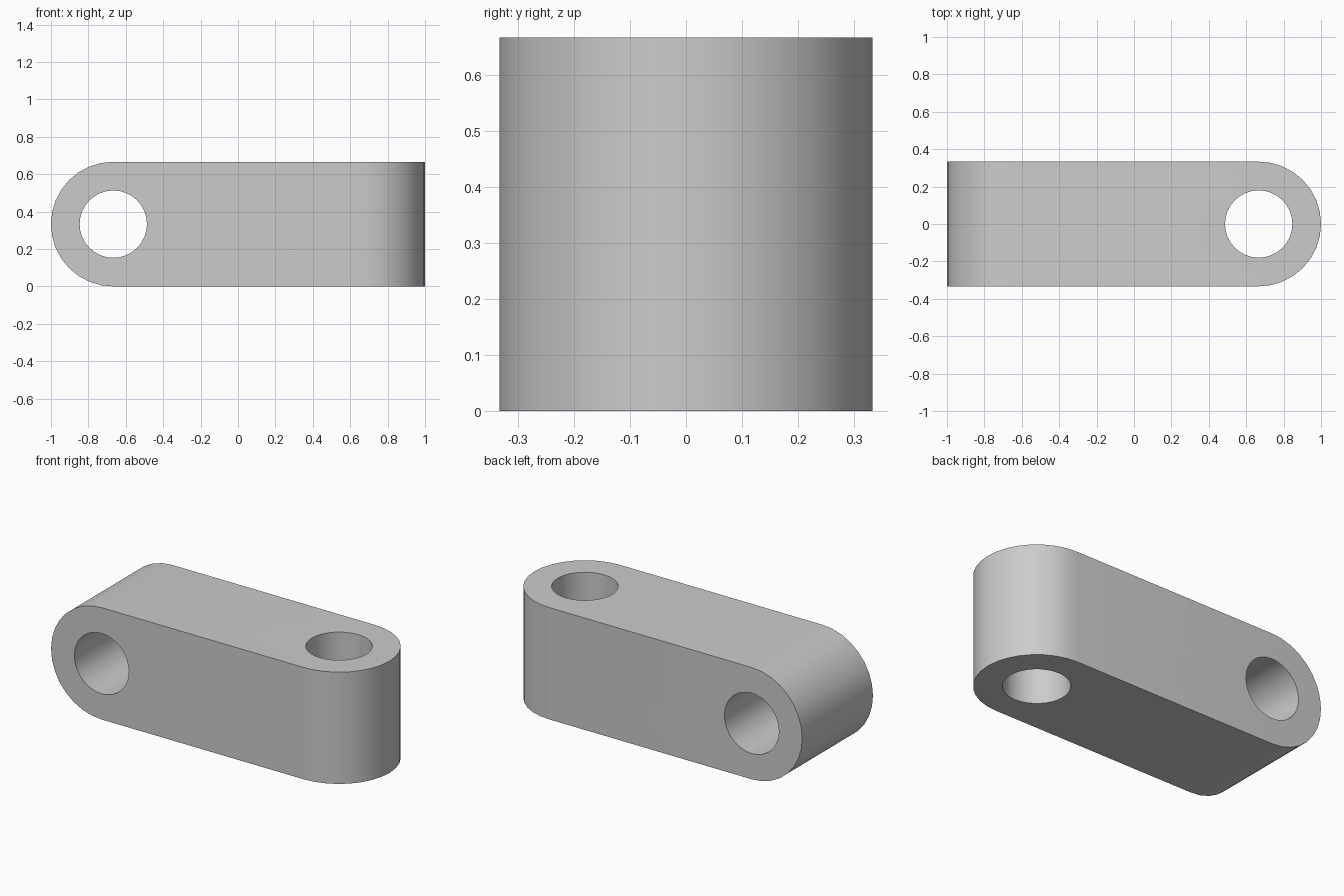
import bpy
import bmesh
from math import cos, sin, pi, radians
from mathutils import Matrix, Vector

default = bpy.data.objects.get("Cube")
if default:
    bpy.data.objects.remove(default, do_unlink=True)

R = 1 / 3          # half thickness and end radius
HOLE = 0.18        # pin hole radius
END = 1 - R        # distance of each pin axis from the centre
SEGMENTS = 32

grey = bpy.data.materials.new("plain grey")
grey.use_nodes = True
colour = (0.6, 0.6, 0.6, 1)
grey.diffuse_color = colour
grey.node_tree.nodes["Principled BSDF"].inputs["Base Color"].default_value = colour


def prism(name, outline, placement):
    """Extrude a flat outline two units along its local z, then place it."""
    bm = bmesh.new()
    face = bm.faces.new([bm.verts.new((x, y, -1)) for x, y in outline])
    top = bmesh.ops.extrude_face_region(bm, geom=[face])["geom"]
    bmesh.ops.translate(bm, vec=Vector((0, 0, 2)),
                        verts=[v for v in top if isinstance(v, bmesh.types.BMVert)])
    bm.transform(placement)
    bmesh.ops.recalc_face_normals(bm, faces=bm.faces)
    mesh = bpy.data.meshes.new(name)
    bm.to_mesh(mesh)
    bm.free()
    mesh.materials.append(grey)
    obj = bpy.data.objects.new(name, mesh)
    bpy.context.collection.objects.link(obj)
    return obj


def arc(radius, centre, start, steps):
    return [(centre + radius * cos(start + 2 * pi * i / SEGMENTS),
             radius * sin(start + 2 * pi * i / SEGMENTS)) for i in range(steps)]


# Each bar is rounded at one end and runs past the other bar's rounded end
rounded_bar = arc(R, END, -pi / 2, SEGMENTS // 2 + 1) + [(-1.5, R), (-1.5, -R)]
hole = arc(HOLE, END, 0, SEGMENTS)

upright = Matrix.Translation((0, 0, R))
sideways = upright @ Matrix.Rotation(pi, 4, "Z") @ Matrix.Rotation(pi / 2, 4, "X")

link = prism("link_body", rounded_bar, upright)
steps = [
    (prism("cross_bar_cutter", rounded_bar, sideways), "INTERSECT"),
    (prism("vertical_hole_cutter", hole, upright), "DIFFERENCE"),
    (prism("horizontal_hole_cutter", hole, sideways), "DIFFERENCE"),
]

# Shape the link, then discard the helpers
bpy.ops.object.select_all(action="DESELECT")
link.select_set(True)
bpy.context.view_layer.objects.active = link
for cutter, operation in steps:
    cutter.hide_render = True
    mod = link.modifiers.new(cutter.name, "BOOLEAN")
    mod.operation = operation
    mod.solver = "EXACT"
    mod.object = cutter
    bpy.ops.object.modifier_apply(modifier=mod.name)
    bpy.data.objects.remove(cutter, do_unlink=True)

bpy.ops.object.shade_smooth_by_angle(angle=radians(30))
